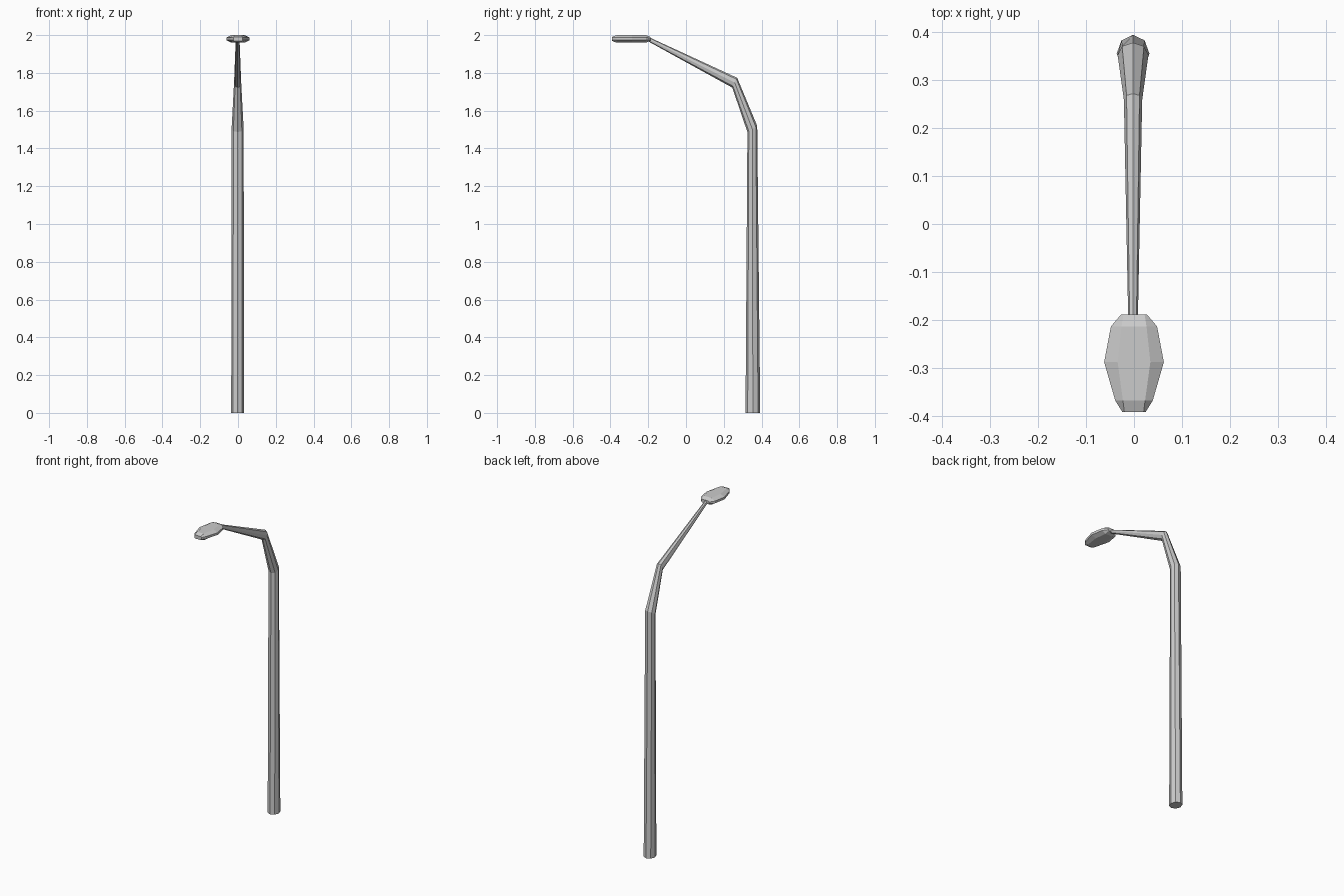
import bpy, bmesh, math

if "Cube" in bpy.data.objects:
    bpy.data.objects.remove(bpy.data.objects["Cube"])


def loft(name, rings):
    """Bridge matching vertex rings into a closed flat-shaded solid."""
    bm = bmesh.new()
    loops = [[bm.verts.new(p) for p in ring] for ring in rings]
    for a, b in zip(loops, loops[1:]):
        for i in range(len(a)):
            j = (i + 1) % len(a)
            bm.faces.new((a[i], a[j], b[j], b[i]))
    bm.faces.new(loops[0])
    bm.faces.new(loops[-1])
    bmesh.ops.recalc_face_normals(bm, faces=bm.faces)
    mesh = bpy.data.meshes.new(name)
    bm.to_mesh(mesh)
    bm.free()
    obj = bpy.data.objects.new(name, mesh)
    bpy.context.collection.objects.link(obj)
    return obj


def pole_ring(y, z, rx, dy, dz):
    """Eight-sided ring; (dy, dz) points from its centre to the outer side."""
    angles = [math.tau * i / 8 for i in range(8)]
    return [(-0.002 + rx * math.cos(a), y + dy * math.sin(a), z + dz * math.sin(a))
            for a in angles]


def head_ring(y, wide, flat, side_h, top_h):
    """Bevelled lamp cross-section centred on the lamp's mid height."""
    half = [(wide, -side_h), (wide, side_h), (flat, top_h)]
    pts = [(flat, -top_h)] + half
    pts += [(-x, z) for x, z in reversed(pts)]
    return [(x, y, 1.98 + z) for x, z in pts]


# Tapered pole bending into the arm
loft("pole_and_arm", [
    pole_ring(0.354, 0.0, 0.034, 0.039, 0.0),
    pole_ring(0.351, 1.503, 0.032, 0.026, 0.016),
    pole_ring(0.258, 1.748, 0.019, 0.013, 0.026),
    pole_ring(-0.20, 1.979, 0.010, 0.004, 0.010),
])

# Faceted lamp head
loft("lamp_head", [
    head_ring(-0.188, 0.027, 0.022, 0.005, 0.010),
    head_ring(-0.213, 0.048, 0.026, 0.007, 0.020),
    head_ring(-0.287, 0.062, 0.034, 0.007, 0.020),
    head_ring(-0.367, 0.039, 0.023, 0.007, 0.020),
    head_ring(-0.391, 0.024, 0.020, 0.006, 0.011),
])
